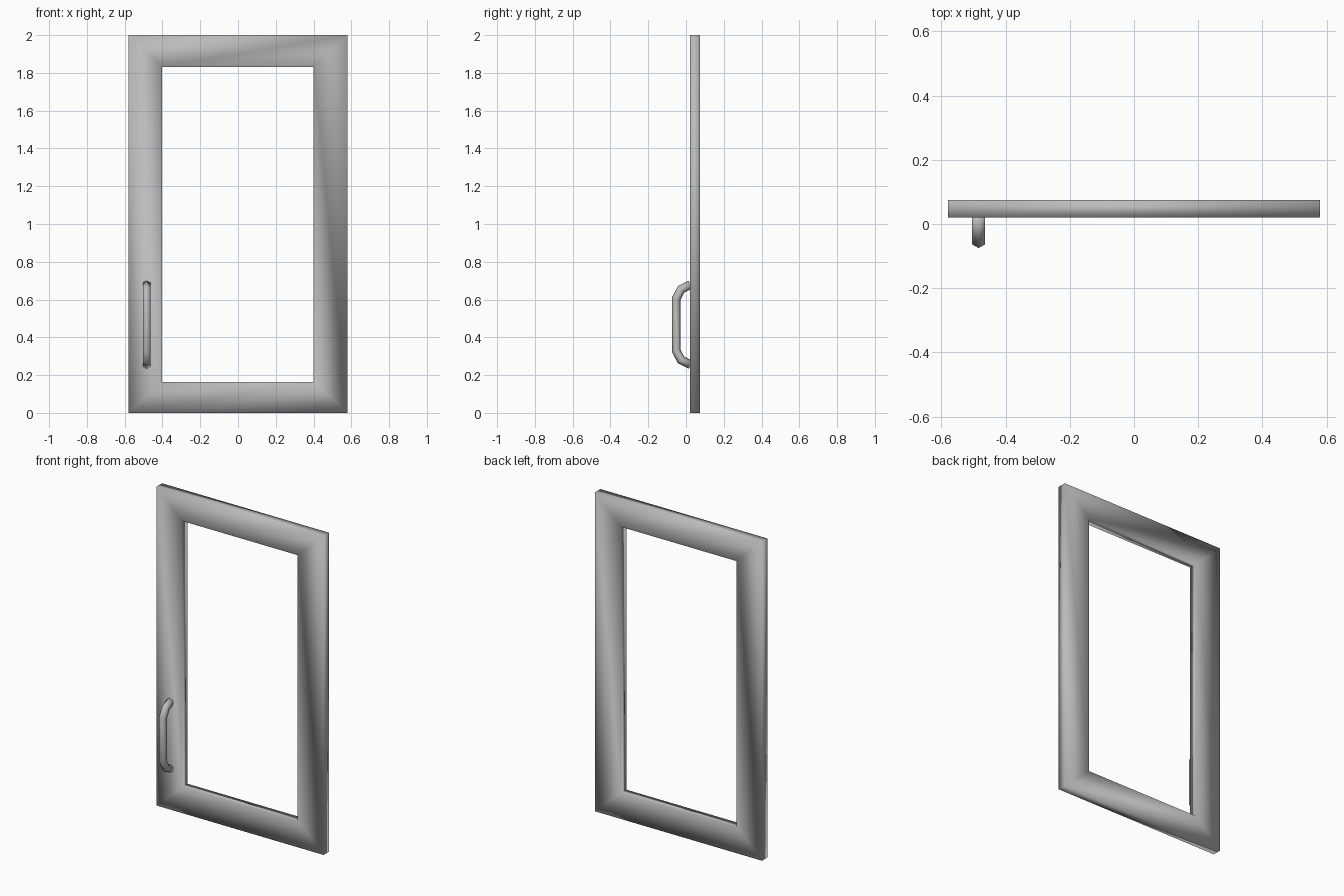
import bpy, bmesh, math
from mathutils import Vector

cube = bpy.data.objects.get("Cube")
if cube:
    bpy.data.objects.remove(cube, do_unlink=True)

grey = bpy.data.materials.new("plain grey")
grey.use_nodes = True
grey.diffuse_color = (0.5, 0.5, 0.5, 1)
grey.node_tree.nodes["Principled BSDF"].inputs["Base Color"].default_value = (0.5, 0.5, 0.5, 1)


def finish(name, bm):
    bmesh.ops.recalc_face_normals(bm, faces=bm.faces[:])
    mesh = bpy.data.meshes.new(name)
    bm.to_mesh(mesh)
    bm.free()
    mesh.materials.append(grey)
    mesh.shade_smooth()
    obj = bpy.data.objects.new(name, mesh)
    bpy.context.collection.objects.link(obj)
    return obj


def bridge(bm, a, b):
    n = len(a)
    for i in range(n):
        j = (i + 1) % n
        bm.faces.new((a[i], a[j], b[j], b[i]))


# Mitred door frame: four rectangular loops bridged into a closed band
def rectangle(bm, x0, x1, z0, z1, y):
    return [bm.verts.new((x, y, z)) for x, z in ((x0, z0), (x1, z0), (x1, z1), (x0, z1))]


FRONT, BACK = 0.02, 0.075
OUTER = (-0.58, 0.58, 0, 2)
INNER = (-0.403, 0.4, 0.163, 1.832)
bm = bmesh.new()
loops = [rectangle(bm, *size, y) for size, y in
         ((OUTER, FRONT), (INNER, FRONT), (INNER, BACK), (OUTER, BACK))]
for i in range(4):
    bridge(bm, loops[i], loops[(i + 1) % 4])
finish("door_frame", bm)

# Pull handle: hexagonal tube swept along a bent path, mirrored in height
X, MIDDLE, RADIUS = -0.484, 0.467, 0.023
half = [(0.024, 0.212), (-0.026, 0.187), (-0.052, 0.138)]
path = [Vector((X, y, MIDDLE + h)) for y, h in half]
path += [Vector((X, y, MIDDLE - h)) for y, h in reversed(half)]
side = Vector((1, 0, 0))
bm = bmesh.new()
rings = []
for i, p in enumerate(path):
    before = (p - path[i - 1]).normalized() if i else None
    after = (path[i + 1] - p).normalized() if i < len(path) - 1 else None
    before, after = before or after, after or before
    tangent = (before + after).normalized()
    out = tangent.cross(side) / tangent.dot(after)
    rings.append([bm.verts.new(p + RADIUS * (math.cos(a) * out + math.sin(a) * side))
                  for a in (k * math.pi / 3 for k in range(6))])
for a, b in zip(rings, rings[1:]):
    bridge(bm, a, b)
bm.faces.new(rings[0])
bm.faces.new(rings[-1])
finish("pull_handle", bm)
